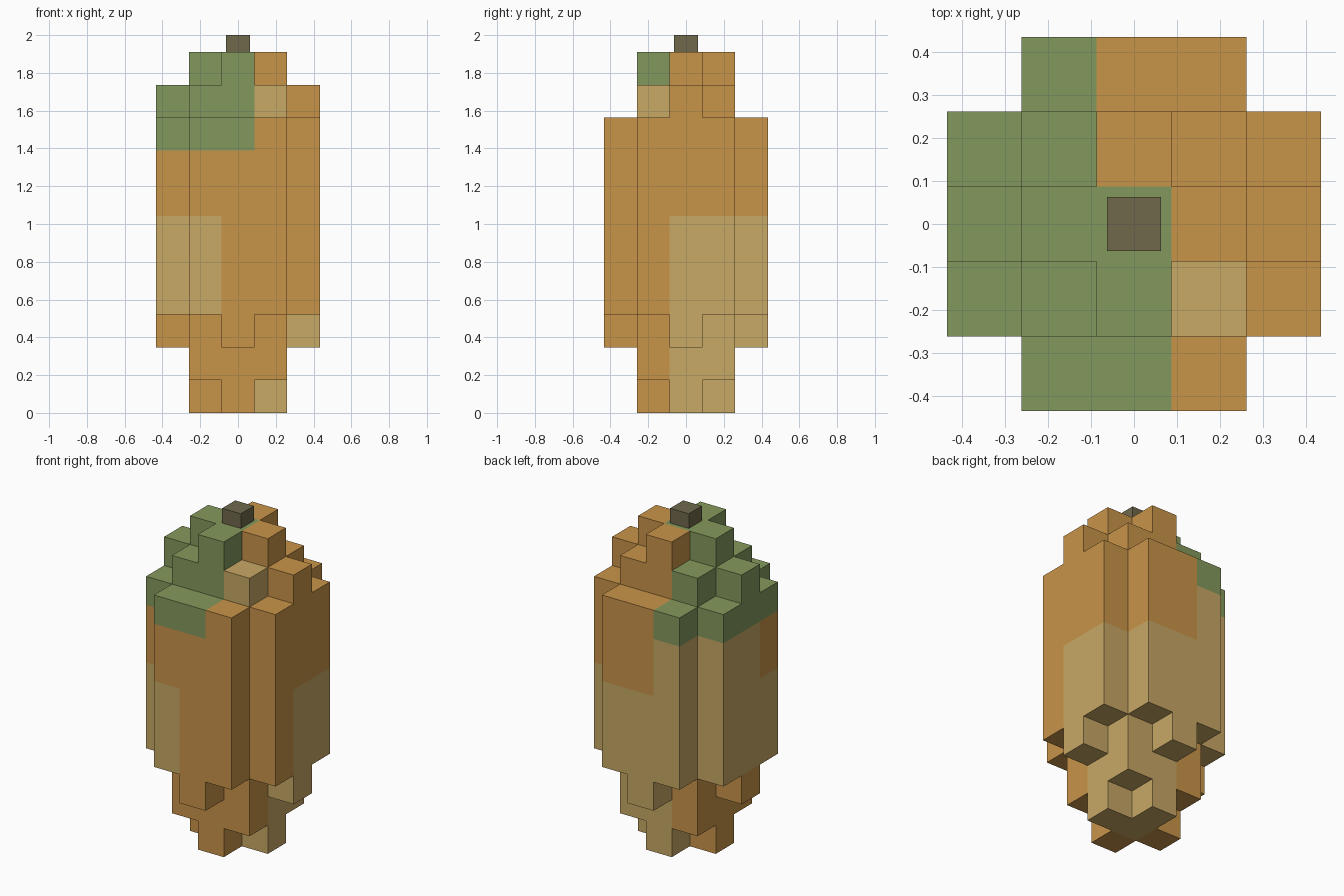
import bpy, bmesh
from mathutils import Vector

if "Cube" in bpy.data.objects:
    bpy.data.objects.remove(bpy.data.objects["Cube"])

U = 0.1737          # edge of one block
LAYERS = 11


def linear(c):
    c /= 255
    return c / 12.92 if c <= 0.04045 else ((c + 0.055) / 1.055) ** 2.4


def material(name, rgb):
    m = bpy.data.materials.new(name)
    m.diffuse_color = (*[linear(c) for c in rgb], 1)
    m.use_nodes = True
    m.node_tree.nodes["Principled BSDF"].inputs["Base Color"].default_value = m.diffuse_color
    return m


ORANGE, GREEN, TAN = 0, 1, 2
skin = [material("orange skin", (201, 148, 73)),
        material("green skin", (132, 153, 93)),
        material("tan skin", (200, 168, 101))]
stem_brown = material("stem brown", (112, 105, 75))


# Outline of the fruit, layer by layer from the bottom
def filled(x, y, k):
    ax, ay = abs(x), abs(y)
    if not 0 <= k < LAYERS:
        return False
    core = ax <= 1 and ay <= 1
    if k in (0, LAYERS - 1):                 # small plus at both ends
        return ax + ay <= 1
    if k == 1:
        return core
    if k == 2:                               # core with four arms
        return core or (ax + ay == 2 and ax * ay == 0)
    if k == 9:                               # core with two side arms
        return core or (ax == 2 and y == 0)
    return ax <= 2 and ay <= 2 and ax + ay < 4


# Colour patches by height and quadrant
def colour(x, y, k):
    if k >= 8:
        if x < 0 or (x == 0 and y <= 0):
            return GREEN
        return TAN if (x, y, k) == (1, -1, 9) else ORANGE
    if k >= 6:
        tan = x < 0 and y >= 0
    elif k >= 3:
        tan = x < 0 or y >= 0
    else:
        tan = x >= 0 and y >= 0
    return TAN if tan else ORANGE


def add_object(name, bm, mats):
    mesh = bpy.data.meshes.new(name)
    bm.to_mesh(mesh)
    bm.free()
    for m in mats:
        mesh.materials.append(m)
    obj = bpy.data.objects.new(name, mesh)
    bpy.context.collection.objects.link(obj)
    return obj


# Fruit body: only the outer block faces
bm = bmesh.new()
axes = [Vector(v) for v in ((1, 0, 0), (0, 1, 0), (0, 0, 1))]
for k in range(LAYERS):
    for x in range(-2, 3):
        for y in range(-2, 3):
            if not filled(x, y, k):
                continue
            centre = Vector((x, y, k + 0.5))
            for a in range(3):
                for s in (1, -1):
                    n = axes[a] * s
                    if filled(x + int(n.x), y + int(n.y), k + int(n.z)):
                        continue
                    u, v = axes[(a + 1) % 3], axes[(a + 2) % 3] * s
                    ring = [centre + (n + u * i + v * j) / 2
                            for i, j in ((-1, -1), (1, -1), (1, 1), (-1, 1))]
                    face = bm.faces.new([bm.verts.new(p * U) for p in ring])
                    face.material_index = colour(x, y, k)
bmesh.ops.remove_doubles(bm, verts=bm.verts, dist=0.001)
add_object("fruit_body", bm, skin)

# Stem: small block on top
bm = bmesh.new()
bmesh.ops.create_cube(bm, size=1)
base = LAYERS * U
for v in bm.verts:
    v.co = (v.co.x * 0.125, v.co.y * 0.125, 2.0 if v.co.z > 0 else base)
add_object("stem", bm, [stem_brown])
